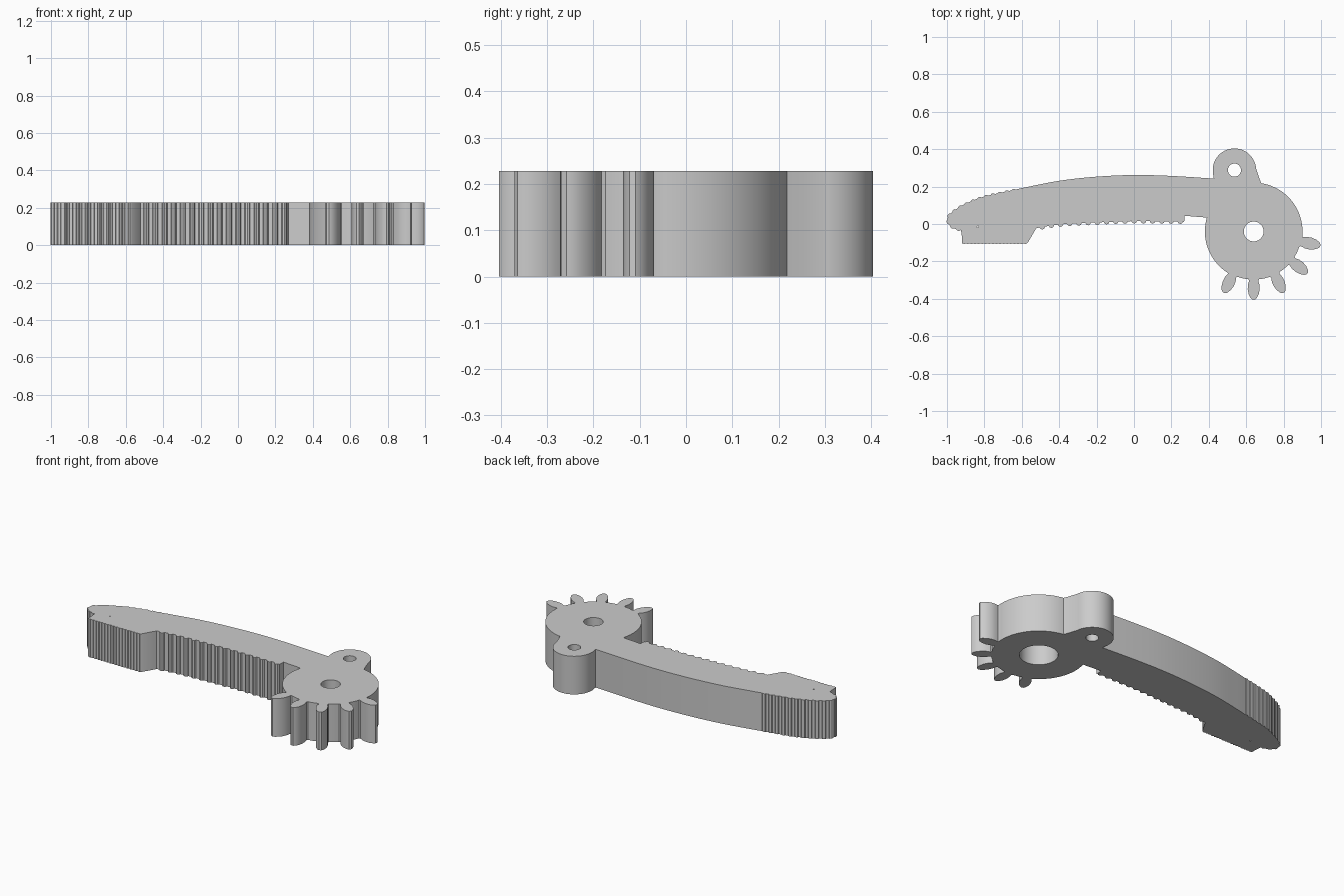
import bpy, bmesh, math
from mathutils import Vector

HEIGHT = 0.228
HUB, HUB_R = Vector((0.64, -0.04)), 0.261
LUG, LUG_R = Vector((0.537, 0.288)), 0.116

if "Cube" in bpy.data.objects:
    bpy.data.objects.remove(bpy.data.objects["Cube"], do_unlink=True)

grey = bpy.data.materials.new("plain grey")
grey.use_nodes = True
grey.diffuse_color = (0.6, 0.6, 0.6, 1)
grey.node_tree.nodes["Principled BSDF"].inputs["Base Color"].default_value = grey.diffuse_color


def polar(centre, radius, degrees):
    a = math.radians(degrees)
    return centre + radius * Vector((math.cos(a), math.sin(a)))


def arc(centre, radius, start, end, step=4):
    n = max(1, math.ceil((end - start) / step))
    return [polar(centre, radius, start + (end - start) * i / n) for i in range(n + 1)]


def smooth(points, n=6):
    """Catmull-Rom curve through the points."""
    p = [Vector(q) for q in points]
    p = [2 * p[0] - p[1]] + p + [2 * p[-1] - p[-2]]
    out = []
    for a, b, c, d in zip(p, p[1:], p[2:], p[3:]):
        for i in range(n):
            t = i / n
            out.append(0.5 * (2 * b + (c - a) * t + (2 * a - 5 * b + 4 * c - d) * t * t
                              + (3 * b - a - 3 * c + d) * t ** 3))
    return out + [p[-2]]


def serrate(points, count, depth):
    """Even rounded teeth standing out to the right of a path."""
    p = [Vector(q) for q in points]
    total = sum((b - a).length for a, b in zip(p, p[1:]))
    pitch, out = total / count, []
    shape = ((0.0, 0), (0.35, 0), (0.45, 0.7), (0.65, 1), (0.85, 0.7), (0.95, 0))
    for k in range(count):
        for along, rise in shape:
            s = (k + along) * pitch
            for a, b in zip(p, p[1:]):
                length = (b - a).length
                if s <= length:
                    d = (b - a) / length
                    out.append(a + d * s + Vector((d.y, -d.x)) * rise * depth)
                    break
                s -= length
    return out + [p[-1]]


def gear_tooth(degrees):
    """Leaf-shaped tooth, running counter-clockwise over its tip."""
    side = [(0.262, 0.024), (0.285, 0.031), (0.31, 0.032), (0.335, 0.027), (0.355, 0.017), (0.364, 0.007)]
    out_dir = polar(Vector((0, 0)), 1, degrees)
    across = Vector((-out_dir.y, out_dir.x))
    flank = [(r, -w) for r, w in side] + [(r, w) for r, w in reversed(side)]
    return [HUB + out_dir * r + across * w for r, w in flank]


def prism(name, points, z0, z1):
    bm = bmesh.new()
    base = bm.faces.new([bm.verts.new((p.x, p.y, z0)) for p in points])
    top = bmesh.ops.extrude_face_region(bm, geom=[base])["geom"]
    bmesh.ops.translate(bm, vec=(0, 0, z1 - z0),
                        verts=[v for v in top if isinstance(v, bmesh.types.BMVert)])
    bmesh.ops.recalc_face_normals(bm, faces=bm.faces)
    mesh = bpy.data.meshes.new(name)
    bm.to_mesh(mesh)
    bm.free()
    mesh.materials.append(grey)
    obj = bpy.data.objects.new(name, mesh)
    bpy.context.collection.objects.link(obj)
    return obj


# Lug, then the back of the arm towards its tip
outline = arc(LUG, LUG_R, 5, 190)
outline += [Vector((0.427, 0.243))]
outline += smooth([(0.424, 0.243), (0.2, 0.257), (0, 0.262), (-0.2, 0.253), (-0.4, 0.231), (-0.6, 0.192)])
tip = smooth([(-0.62, 0.187), (-0.8, 0.147), (-0.9, 0.108), (-0.96, 0.073), (-0.994, 0.04),
              (-0.993, 0.0), (-0.96, -0.025), (-0.925, -0.033)])
outline += serrate([(2 * p + Vector((0, 0))) / 2 for p in tip], 14, 0.006)

# End block and the fine rack along the inside of the arm
outline += [Vector((-0.921, -0.06))]
outline += serrate([(-0.92, -0.104), (-0.575, -0.104)], 18, 0.004)
outline += [Vector((-0.568, -0.1))]
outline += serrate(smooth([(-0.522, -0.022), (-0.4, -0.003), (-0.2, 0.008), (0, 0.015), (0.265, 0.013)]), 16, 0.013)
outline += [Vector((0.268, 0.003)), Vector((0.27, 0.044)), Vector((0.37, 0.036))]

# Hub rim with five gear teeth, back round to the lug
angle = 163.5
for tooth in (244, 270, 296, 322, 348):
    outline += arc(HUB, HUB_R if tooth == 244 else 0.257, angle, tooth - 6.5)
    outline += gear_tooth(tooth)
    angle = tooth + 6.5
outline += arc(HUB, HUB_R, angle, 441)
outline += [Vector((0.668, 0.25))]

lever = prism("toothed_lever", outline, 0, HEIGHT)

# Bores: pivot, wide recess under the pivot, lug hole, pin hole in the tip
bores = (("pivot_bore", HUB, 0.053, -0.1), ("pivot_recess", HUB, 0.105, None),
         ("lug_bore", LUG, 0.035, -0.1), ("pin_bore", Vector((-0.835, -0.015)), 0.004, -0.1))
bpy.context.view_layer.objects.active = lever
for name, centre, radius, z0 in bores:
    z1 = 0.17 if z0 is None else HEIGHT + 0.1
    cutter = prism(name, arc(centre, radius, 0, 352, 8), -0.1, z1)
    cutter.hide_render = True
    cut = lever.modifiers.new(name, "BOOLEAN")
    cut.operation, cut.solver, cut.object = "DIFFERENCE", "EXACT", cutter
    bpy.ops.object.modifier_apply(modifier=cut.name)
    bpy.data.objects.remove(cutter, do_unlink=True)

bpy.ops.object.select_all(action="DESELECT")
lever.select_set(True)
bpy.ops.object.shade_smooth_by_angle(angle=math.radians(30))
